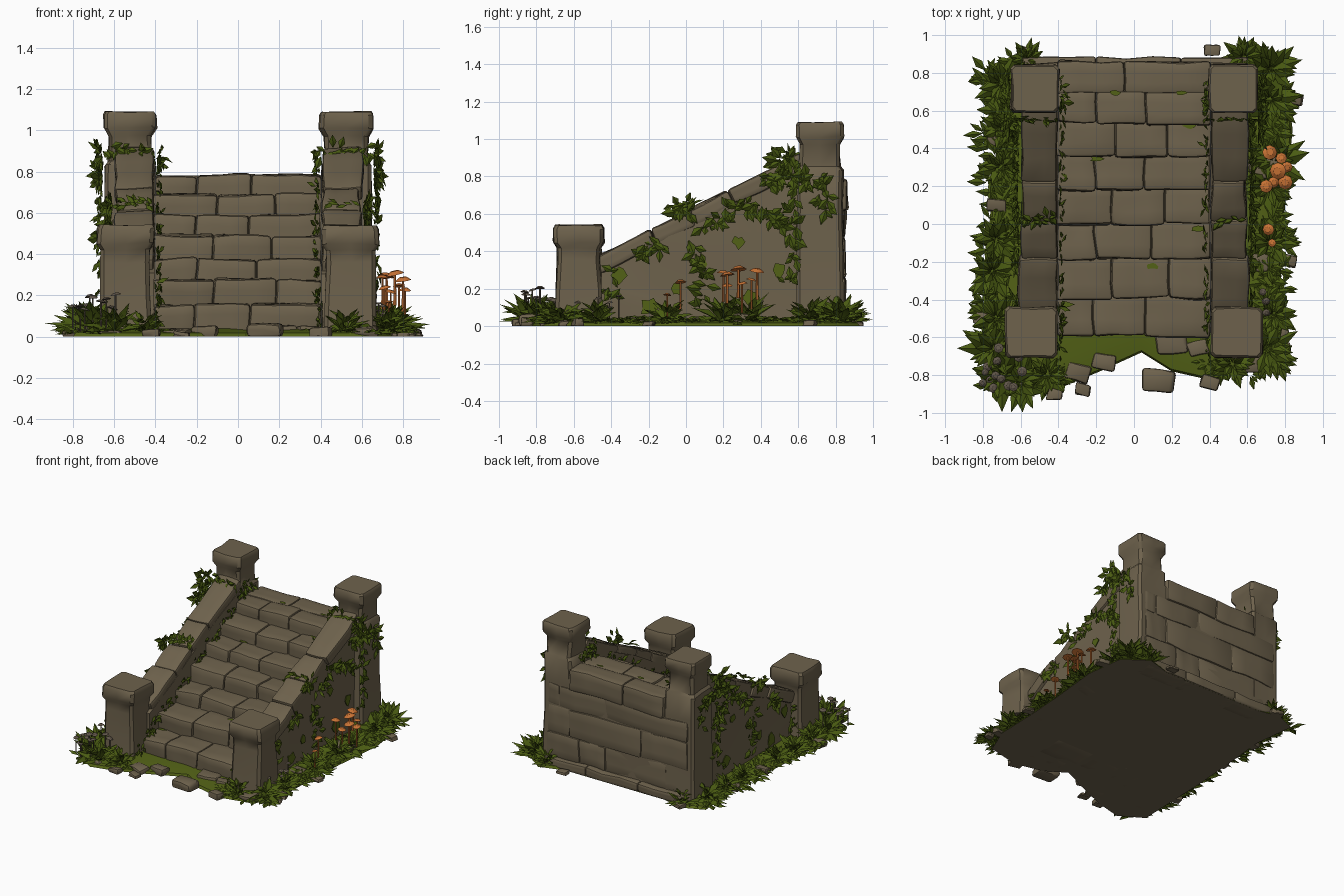
import bpy, bmesh, math, random
from mathutils import Vector, Matrix, noise

if "Cube" in bpy.data.objects:
    bpy.data.objects.remove(bpy.data.objects["Cube"])

random.seed(7)
R = random.uniform


def mat(name, c):
    m = bpy.data.materials.new(name)
    m.diffuse_color = (*c, 1)
    m.use_nodes = True
    m.node_tree.nodes["Principled BSDF"].inputs["Base Color"].default_value = m.diffuse_color
    return m


STONE = mat("stone", (0.155, 0.122, 0.073))
LEAF = mat("leaf_green", (0.068, 0.105, 0.006))
MOSS = mat("moss_green", (0.085, 0.12, 0.008))
ORANGE = mat("mushroom_orange", (0.58, 0.17, 0.035))
GREY = mat("mushroom_grey", (0.115, 0.09, 0.065))


def finish(name, bm, mats, angle=0.65, warp=0.0):
    for v in bm.verts:
        if warp and v.co.z > 0.01:
            v.co += noise.noise_vector(v.co * 6) * warp
        v.co.z = max(v.co.z, 0)
    bm.normal_update()
    for f in bm.faces:
        f.smooth = True
    for e in bm.edges:
        e.smooth = e.calc_face_angle(0) < angle
    me = bpy.data.meshes.new(name)
    bm.to_mesh(me)
    bm.free()
    for m in mats:
        me.materials.append(m)
    ob = bpy.data.objects.new(name, me)
    bpy.context.collection.objects.link(ob)
    return ob


def block(bm, lo, hi, bev=0.016, rot=None, cuts=2):
    """Rounded stone between two corners, optionally rotated about its centre."""
    lo, hi = Vector(lo), Vector(hi)
    t = bmesh.new()
    bmesh.ops.create_cube(t, size=1)
    bmesh.ops.scale(t, vec=hi - lo, verts=t.verts)
    bmesh.ops.subdivide_edges(t, edges=t.edges[:], cuts=cuts, use_grid_fill=True)
    sharp = [e for e in t.edges if e.calc_face_angle(0) > 1]
    bmesh.ops.bevel(t, geom=sharp, offset=bev, segments=2, profile=0.5, affect='EDGES')
    t.transform(Matrix.Translation((lo + hi) / 2) @ (rot or Matrix()))
    me = bpy.data.meshes.new("tmp")
    t.to_mesh(me)
    t.free()
    bm.from_mesh(me)
    bpy.data.meshes.remove(me)


def prism(bm, prof, x0, x1):
    """Extrude a (y, z) profile along x."""
    a = [bm.verts.new((x0, y, z)) for y, z in prof]
    f = bm.faces.new(a)
    ext = bmesh.ops.extrude_face_region(bm, geom=[f])["geom"]
    bmesh.ops.translate(bm, vec=(x1 - x0, 0, 0), verts=[v for v in ext if isinstance(v, bmesh.types.BMVert)])
    bmesh.ops.recalc_face_normals(bm, faces=bm.faces[:])


# stairs: seven rows of three stones over a sloped core
EDGE = [-0.59, -0.39, -0.19, 0.0, 0.18, 0.355, 0.53]
TOP = [0.16, 0.28, 0.38, 0.49, 0.59, 0.69, 0.785]
bm = bmesh.new()
for i, (y, z) in enumerate(zip(EDGE, TOP)):
    y1 = EDGE[i + 1] + 0.04 if i < 6 else 0.7
    s = 0.06 if i % 2 else -0.05
    xs = [-0.41, -0.16 + s + R(-.02, .02), 0.12 + s + R(-.02, .02), 0.41]
    for a, b in zip(xs, xs[1:]):
        block(bm, (a, y + R(-.008, .008), max(0, z - 0.17)), (b, y1, z + R(-.006, .004)), 0.018)
for a, b in ((-0.41, -0.05), (-0.05, 0.41)):
    block(bm, (a, 0.69, 0.62), (b, 0.86, 0.785), 0.018)
finish("steps", bm, [STONE], warp=0.014)
bm = bmesh.new()
prism(bm, [(-0.57, 0), (0.84, 0), (0.84, 0.73), (0.6, 0.7), (-0.57, 0.035)], -0.42, 0.42)
finish("stair_core", bm, [STONE])

# back wall courses
bm = bmesh.new()
for i, (z0, z1) in enumerate(((0, .07), (.07, .26), (.26, .47), (.47, .63))):
    xs = [-0.6, -0.2 + 0.3 * (i % 2), 0.25 + 0.08 * i, 0.6]
    for a, b in zip(xs, xs[1:]):
        block(bm, (a, 0.72, z0), (b, 0.85 + (0.03 if i == 0 else R(-.012, .004)), z1), 0.014)
finish("back_wall", bm, [STONE], warp=0.016)


def pillar(name, cx, cy, rings, c=0.018):
    bm = bmesh.new()
    loops = []
    for z, h in rings:
        k = h - c
        pts = []
        for q in range(4):
            r = Matrix.Rotation(q * math.pi / 2, 2)
            pts += [r @ Vector(p) for p in ((h, -k), (h, 0), (h, k))]
        loops.append([bm.verts.new((cx + p.x, cy + p.y, z)) for p in pts])
    for a, b in zip(loops, loops[1:]):
        for i in range(12):
            j = (i + 1) % 12
            bm.faces.new((a[i], a[j], b[j], b[i]))
    bm.faces.new(loops[-1])
    bm.faces.new(loops[0][::-1])
    finish(name, bm, [STONE], warp=0.012)


FRONT = [(0, .13), (.06, .125), (.2, .12), (.36, .116), (.42, .118), (.45, .136), (.52, .136), (.54, .126)]
BACK = [(0, .128), (.2, .125), (.42, .122), (.65, .124), (.83, .124), (.85, .108), (.97, .104), (1.01, .126), (1.075, .126), (1.09, .118)]
WALL_Z = lambda y: 0.385 + (y + 0.45) * 0.505
TILT = Matrix.Rotation(math.atan(0.505), 4, 'X')

for s, side in ((1, "right"), (-1, "left")):
    pillar("front_pillar_" + side, s * 0.545, -0.573, FRONT)
    pillar("back_pillar_" + side, s * 0.525, 0.715, BACK)
    # sloped side wall with coping stones on top
    bm = bmesh.new()
    prism(bm, [(-0.5, 0), (0.82, 0), (0.82, 0.8), (0.6, WALL_Z(0.6) - 0.06), (-0.5, WALL_Z(-0.5) - 0.06)], s * 0.405, s * 0.585)
    bmesh.ops.triangulate(bm, faces=bm.faces[:])
    bmesh.ops.subdivide_edges(bm, edges=bm.edges[:], cuts=3, use_grid_fill=True)
    finish("side_wall_" + side, bm, [STONE], warp=0.02)
    bm = bmesh.new()
    ys = [-0.47, -0.17, 0.03, 0.24, 0.63]
    for y0, y1 in zip(ys, ys[1:]):
        m, w = (y0 + y1) / 2, (y1 - y0) / 2 * 1.12
        z = WALL_Z(m) - 0.05 + R(-.006, .004)
        a, b = sorted((s * 0.408, s * (0.605 + R(-.015, .01))))
        block(bm, (a, m - w, z - 0.045), (b, m + w, z + 0.045), 0.018, TILT)
    finish("coping_" + side, bm, [STONE], warp=0.012)

# ground patch, green on top and stone underneath
OUT = [(-.76, .84), (-.72, .5), (-.75, .2), (-.78, -.2), (-.79, -.55), (-.8, -.82), (-.62, -.93), (-.42, -.88), (-.18, -.78),
       (.04, -.68), (.2, -.78), (.42, -.83), (.68, -.77), (.77, -.55), (.78, -.2), (.8, .1), (.84, .5), (.8, .8), (.62, .93), (.42, .87), (-.42, .87), (-.6, .91)]
bm = bmesh.new()
low = [bm.verts.new((x, y, 0)) for x, y in OUT]
top = [bm.verts.new((x * .985, y * .985, 0.018)) for x, y in OUT]
inn = [bm.verts.new((x * .8, y * .8, 0.04)) for x, y in OUT]
bm.faces.new(low).material_index = 1
bm.faces.new(inn)
for a, b in ((low, top), (top, inn)):
    for i in range(len(OUT)):
        j = (i + 1) % len(OUT)
        bm.faces.new((a[i], a[j], b[j], b[i]))
bmesh.ops.recalc_face_normals(bm, faces=bm.faces[:])
finish("ground_patch", bm, [MOSS, STONE])

# loose stones around the rim
bm = bmesh.new()
for x, y, r in ((-.3, -.79, .07), (-.16, -.73, .06), (.13, -.83, .085), (.4, -.84, .05), (.2, -.63, .08), (.34, -.66, .06), (-.27, -.88, .04),
                (-.42, -.9, .04), (.78, -.58, .04), (.82, -.2, .04), (.85, .66, .045), (.41, .92, .04), (-.57, .9, .05), (.66, -.2, .06),
                (.7, .3, .08), (.62, -.74, .06), (.8, -.66, .03), (-.7, -.72, .06), (-.72, .45, .05), (-.73, .1, .05), (-.62, -.86, .05), (-.8, -.5, .045)):
    h = r * R(.6, .9)
    block(bm, (x - r, y - r * .7, -.01 + r * .1), (x + r, y + r * .7, h), r * .22, Matrix.Rotation(R(-.3, .3), 4, 'Z'), 1)
finish("loose_stones", bm, [STONE], warp=0.02)


def leaf(bm, p, d, n, L, W):
    """Folded leaf from p along d, with face normal n and drooping tip."""
    d = d.normalized()
    s = d.cross(n).normalized()
    n = s.cross(d)
    q = p + d * L * .5
    b, l, m, r, t = [bm.verts.new(v) for v in (p, q - s * W - n * W * .35, q + n * W * .35, q + s * W - n * W * .35, p + d * L - n * L * .2)]
    for f in ((b, m, l), (b, r, m), (l, m, t), (m, r, t)):
        bm.faces.new(f)


def tuft(bm, x, y, n, L, z=0.015, flat=False):
    for i in range(n):
        a = i * 2.4 + R(-.3, .3)
        e = R(.1, .4) if flat else R(.2, 1.15)
        d = Vector((math.cos(a) * math.cos(e), math.sin(a) * math.cos(e), math.sin(e)))
        l = L * R(.7, 1.1)
        leaf(bm, Vector((x, y, z)) + d * .015, d, Vector((0, 0, 1)), l, l * R(.17, .25))


# ground plants: tall clumps, then low leaves along both sides
bm = bmesh.new()
for x, y, L in ((-.7, -.8, .17), (-.6, -.84, .16), (-.74, -.66, .17), (-.73, -.5, .15), (-.75, -.25, .15), (-.73, -.08, .15), (-.7, .3, .12), (-.7, .5, .12), (-.7, .74, .16), (-.57, .87, .1),
                (.52, -.74, .12), (.7, -.66, .16), (.74, -.48, .13), (.72, -.1, .14), (.72, .2, .16), (.74, .33, .17), (.72, .66, .18), (.72, .82, .18), (.58, .88, .13), (-.46, -.8, .12)):
    tuft(bm, x, y, 20, L)
    tuft(bm, x, y, 8, L * .75, .06)
finish("leafy_clumps", bm, [LEAF])
bm = bmesh.new()
for s in (-1, 1):
    for i in range(60):
        y = -.86 + i * 1.72 / 59
        if s > 0:
            y = max(y, -.72)
        tuft(bm, s * R(.63, .79), y, 6, .1, R(.01, .03), True)
for i in range(18):
    tuft(bm, random.choice((-1, 1)) * R(.36, .62), R(-.82, -.72), 6, .07, .02, True)
finish("low_leaves", bm, [LEAF])


def ivy(bm, pts, n, count, size=.075, spread=.025):
    """Scatter leaves along a path lying on a surface with normal n."""
    n, pts = Vector(n), [Vector(p) for p in pts]
    for i in range(count):
        t = (i + R(0, 1)) / count * (len(pts) - 1)
        k = min(int(t), len(pts) - 2)
        p = pts[k].lerp(pts[k + 1], t - k)
        p += Vector([R(-1, 1) * spread * (1 - abs(c)) for c in n]) + n * R(0, .02)
        d = Vector((R(-1, 1), R(-1, 1), R(-1.1, .5)))
        d = d - n * d.dot(n) + n * R(.1, .5)
        l = size * R(.7, 1.2)
        leaf(bm, p, d, n, l, l * .27)


STRANDS = [([(.08, .1), (.1, .3), (.03, .45)], 24), ([(.2, .6), (.32, .65), (.46, .61), (.5, .52)], 46),
           ([(.1, .5), (.2, .6)], 10), ([(.44, .78), (.55, .8), (.72, .78)], 50), ([(.5, .86), (.58, .92)], 22),
           ([(.62, .78), (.56, .6), (.57, .45), (.55, .2)], 34), ([(-.25, .38), (-.13, .44)], 18), ([(-.06, .62), (.02, .64)], 18),
           ([(-.42, .1), (-.4, .3)], 10), ([(.72, .78), (.75, .6)], 16)]
for s, side in ((1, "right"), (-1, "left")):
    bm = bmesh.new()
    for pts, c in STRANDS:
        off = .655 if pts[0][0] > .4 and pts[0][1] > .7 else .605
        ivy(bm, [(s * off, y, z) for y, z in pts], (s, 0, 0), c)
    ivy(bm, [(s * .4, .57, .89), (s * .52, .57, .9), (s * .64, .57, .9)], (0, -1, 0), 26, .06, .02)
    ivy(bm, [(s * .395, .59, .9), (s * .4, .76, .84)], (-s, 0, 0), 16, .06)
    ivy(bm, [(s * .42, .03, .64), (s * .6, .03, .63)], (0, -.5, .86), 20 if s < 0 else 6, .06)
    # sprigs where the steps meet the wall
    for y, z in zip(EDGE, TOP):
        ivy(bm, [(s * .4, y + .03, z + .02), (s * .4, y + .15, z + .05)], (-s, 0, 0), 9, .055, .02)
    ivy(bm, [(s * .41, -.7, .05), (s * .405, -.42, .25)], (-s, 0, 0), 22, .06)
    finish("ivy_" + side, bm, [LEAF])
    # thin moss patches on the outer wall
    bm = bmesh.new()
    for y, z, r in ((-.36, .27, .05), (-.2, .1, .06), (.07, .33, .05), (.28, .45, .04), (.5, .3, .05), (.36, .15, .06), (-.05, .2, .04)):
        m = [(y + r * R(.5, 1) * math.cos(a * .785), z + r * R(.5, 1.2) * math.sin(a * .785)) for a in range(8)]
        prism(bm, m, s * .592, s * .598)
    finish("wall_moss_" + side, bm, [MOSS])

# moss on the treads
bm = bmesh.new()
for x, i in ((-.36, 0), (.1, 1), (.34, 2), (-.2, 4), (.3, 5), (-.1, 6), (.25, 6)):
    o = [bm.verts.new((x + R(.02, .05) * math.cos(a), EDGE[i] + .165 + R(.01, .02) * math.sin(a), TOP[i] + .008)) for a in (k * .785 for k in range(8))]
    bm.faces.new(o)
finish("step_moss", bm, [MOSS])


def mushrooms(name, spots, m):
    bm = bmesh.new()
    for x, y, z, r in spots:
        tilt = Matrix.Translation((x, y, z)) @ Matrix.Rotation(R(-.25, .25), 4, 'X') @ Matrix.Rotation(R(-.25, .25), 4, 'Y')
        bmesh.ops.create_cone(bm, segments=8, radius1=r, radius2=r * .45, depth=r * .4, cap_ends=True, matrix=tilt)
        h = min(z - .02, .16)
        bmesh.ops.create_cone(bm, segments=6, radius1=r * .2, radius2=r * .16, depth=h, cap_ends=True, matrix=Matrix.Translation((x, y, z - h / 2)))
    finish(name, bm, [m])


mushrooms("orange_mushrooms", [(.72, .38, .3, .04), (.76, .28, .31, .045), (.8, .22, .28, .04), (.7, .2, .29, .035), (.78, .35, .25, .03),
                               (.74, .22, .22, .03), (.81, .3, .23, .03), (.71, -.03, .24, .032), (.73, -.1, .17, .022)], ORANGE)
mushrooms("grey_mushrooms", [(-.7 + R(-.11, .12), -.77 + R(-.1, .12), R(.13, .21), R(.018, .028)) for _ in range(13)]
          + [(.68 + R(-.03, .06), -.55 + R(-.1, .2), R(.1, .18), .02) for _ in range(6)], GREY)
